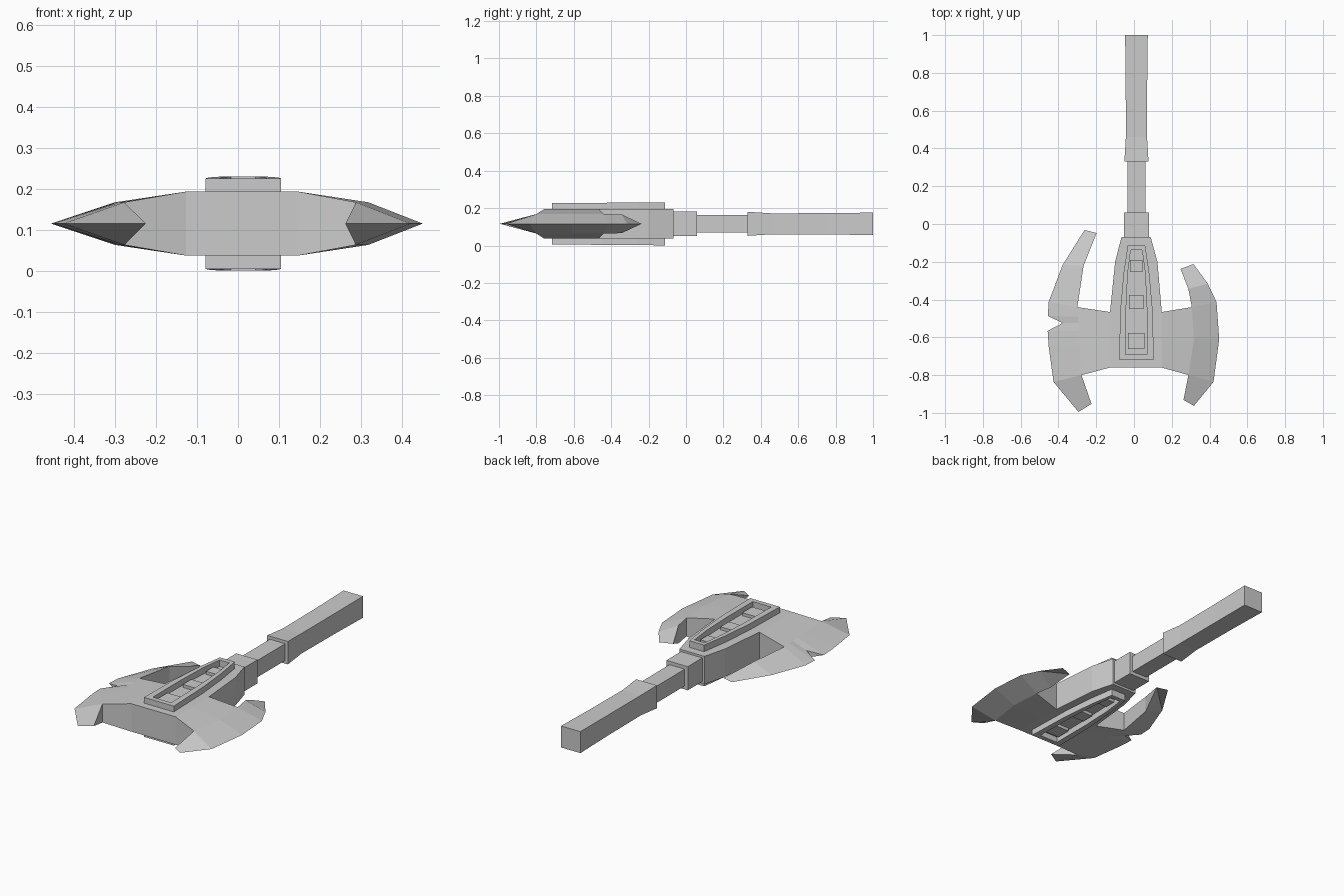
import bpy
import bmesh

if "Cube" in bpy.data.objects:
    bpy.data.objects.remove(bpy.data.objects["Cube"])

MID = 0.116   # height of the plane of symmetry
AXIS = 0.013  # x of the handle axis

steel = bpy.data.materials.new("grey_steel")
steel.use_nodes = True
grey = (0.6, 0.6, 0.6, 1)
steel.diffuse_color = grey
steel.node_tree.nodes["Principled BSDF"].inputs["Base Color"].default_value = grey


def finish(name, bm):
    bmesh.ops.recalc_face_normals(bm, faces=bm.faces[:])
    mesh = bpy.data.meshes.new(name)
    bm.to_mesh(mesh)
    bm.free()
    mesh.materials.append(steel)
    obj = bpy.data.objects.new(name, mesh)
    bpy.context.collection.objects.link(obj)
    return obj


def lens(name, polygons):
    """Closed solid from (x, y, half thickness) polygons, mirrored about MID."""
    bm = bmesh.new()
    cache = {}

    def vert(p, side):
        side = side if p[2] else 0
        key = (p, side)
        if key not in cache:
            cache[key] = bm.verts.new((p[0], p[1], MID + side * p[2]))
        return cache[key]

    def face(verts):
        verts = list(dict.fromkeys(verts))
        if len(verts) > 2:
            bm.faces.new(verts)

    edges = {}
    for poly in polygons:
        for side in (1, -1):
            face([vert(p, side) for p in poly])
        for a, b in zip(poly, poly[1:] + poly[:1]):
            edges.setdefault(frozenset((a, b)), []).append((a, b))
    for uses in edges.values():
        if len(uses) == 1:  # outline edge: close with a wall
            a, b = uses[0]
            face([vert(a, 1), vert(b, 1), vert(b, -1), vert(a, -1)])
    return finish(name, bm)


def strip(a, b):
    return [[a[i], a[i + 1], b[i + 1], b[i]] for i in range(len(a) - 1)]


# Axe head: a flat core, sloping cheeks and sharp horned blades
T, R = 0.078, 0.052
left_core = [(-0.127, y, T) for y in (-0.466, -0.5, -0.53, -0.57, -0.65, -0.76)]
left_ridge = [(-0.30, -0.44, R), (-0.297, -0.49, R), (-0.294, -0.524, R),
              (-0.291, -0.566, R), (-0.287, -0.646, R), (-0.278, -0.80, R)]
left_edge = [(-0.452, -0.413, 0), (-0.456, -0.487, 0), (-0.378, -0.524, 0.02),
             (-0.457, -0.566, 0), (-0.452, -0.646, 0), (-0.426, -0.836, 0)]
left_back = [(-0.198, -0.048, 0), (-0.267, -0.222, 0.045)]
left_back_edge = [(-0.262, -0.032, 0), (-0.378, -0.217, 0)]
left_tip, left_tip_edge = (-0.225, -0.952, 0), (-0.294, -0.995, 0)

right_core = [(0.147, y, T) for y in (-0.466, -0.61, -0.76)]
right_ridge = [(0.306, -0.44, R), (0.318, -0.61, R), (0.288, -0.80, R)]
right_edge = [(0.437, -0.413, 0), (0.451, -0.61, 0), (0.421, -0.836, 0)]
right_back = [(0.246, -0.238, 0), (0.288, -0.344, 0.05)]
right_back_edge = [(0.315, -0.212, 0), (0.39, -0.315, 0)]
right_tip, right_tip_edge = (0.262, -0.931, 0), (0.317, -0.963, 0)

left_neck = [(-0.066, -0.068, T), (-0.100, -0.2, T)]
right_neck = [(0.088, -0.068, T), (0.124, -0.2, T)]
core = [left_neck + left_core + (right_neck + right_core)[::-1]]
lens("axe_head", core
     + strip(left_core, left_ridge) + strip(right_core, right_ridge)
     + strip(left_back + left_ridge + [left_tip],
             left_back_edge + left_edge + [left_tip_edge])
     + strip(right_back + right_ridge + [right_tip],
             right_back_edge + right_edge + [right_tip_edge]))


def loft(name, stations):
    """Square bar along y from (y, half width) stations."""
    bm = bmesh.new()
    rings = [[bm.verts.new((AXIS + sx * r, y, MID + sz * r))
              for sx, sz in ((-1, -1), (1, -1), (1, 1), (-1, 1))]
             for y, r in stations]
    for a, b in zip(rings, rings[1:]):
        for i in range(4):
            j = (i + 1) % 4
            bm.faces.new((a[i], a[j], b[j], b[i]))
    bm.faces.new(rings[0])
    bm.faces.new(rings[-1])
    return finish(name, bm)


# Handle
loft("handle_collar", [(-0.068, 0.066), (0.06, 0.066)])
loft("handle_shaft", [(0.06, 0.047), (0.33, 0.047)])
loft("handle_grip", [(0.33, 0.064), (0.46, 0.056), (0.75, 0.057), (1.0, 0.06)])


# Raised tapered frames with stepped blocks inside, on both faces
def frame(name, side):
    bm = bmesh.new()
    outer = [(0.046, -0.113), (0.068, -0.26), (0.085, -0.45), (0.092, -0.717)]
    inner = [(0.030, -0.138), (0.046, -0.26), (0.055, -0.45), (0.057, -0.69)]

    def ring(half, z=None):
        pts = [(-x, y) for x, y in half] + [(x, y) for x, y in half[::-1]]
        return [bm.verts.new((AXIS + x, y, MID + side * (z or 0.116 + 0.008 * y)))
                for x, y in pts]

    loops = [ring(outer, T - 0.003), ring(outer), ring(inner), ring(inner, T - 0.003)]
    for a, b in zip(loops, loops[1:] + loops[:1]):
        for i in range(len(a)):
            j = (i + 1) % len(a)
            bm.faces.new((a[i], a[j], b[j], b[i]))
    return finish(name, bm)


def block(name, side, y0, y1, half):
    bm = bmesh.new()
    bmesh.ops.create_cube(bm, size=1)
    for v in bm.verts:
        v.co = (AXIS - 0.001 + 2 * half * v.co.x,
                y0 + (v.co.y + 0.5) * (y1 - y0),
                MID + side * (0.085 + 0.02 * v.co.z))
    return finish(name, bm)


for label, side in (("top", 1), ("bottom", -1)):
    frame(label + "_frame", side)
    for n, (y0, y1, half) in enumerate(((-0.254, -0.19, 0.032),
                                        (-0.45, -0.376, 0.038),
                                        (-0.663, -0.578, 0.044))):
        block(f"{label}_block_{n + 1}", side, y0, y1, half)
